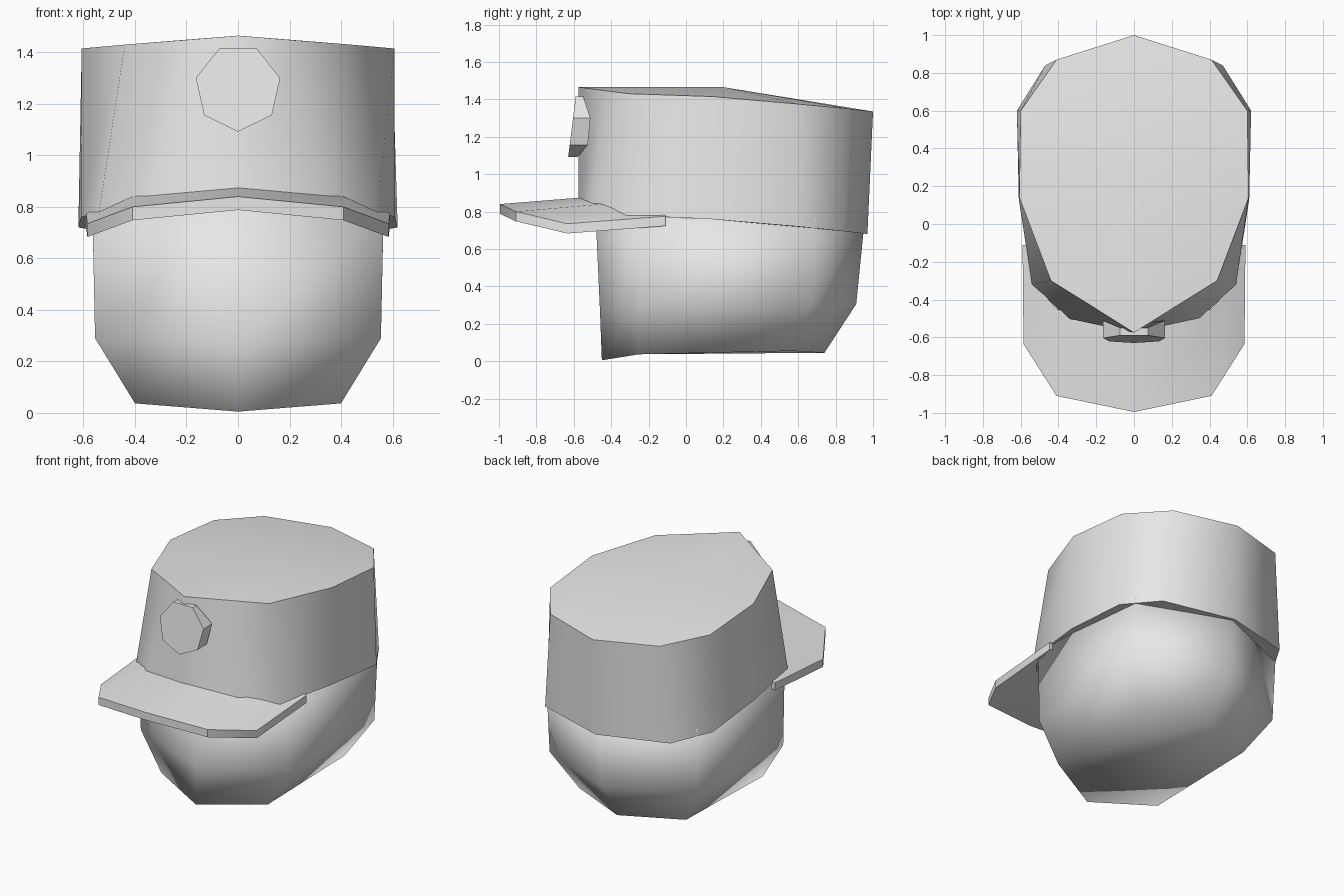
import bpy
import bmesh
import math

cube = bpy.data.objects.get("Cube")
if cube:
    bpy.data.objects.remove(cube, do_unlink=True)

# One plain colour for everything
grey = bpy.data.materials.new("light_grey")
grey.diffuse_color = (0.8, 0.8, 0.8, 1)
grey.use_nodes = True
grey.node_tree.nodes["Principled BSDF"].inputs["Base Color"].default_value = (0.8, 0.8, 0.8, 1)


def full_ring(half):
    """Mirror a half outline that starts and ends on the centre line."""
    return half + [(-x, y, z) for x, y, z in half[-2:0:-1]]


def finish(name, bm, angle):
    bmesh.ops.recalc_face_normals(bm, faces=bm.faces)
    mesh = bpy.data.meshes.new(name)
    bm.to_mesh(mesh)
    bm.free()
    mesh.materials.append(grey)
    obj = bpy.data.objects.new(name, mesh)
    bpy.context.collection.objects.link(obj)
    bpy.ops.object.select_all(action='DESELECT')
    obj.select_set(True)
    bpy.context.view_layer.objects.active = obj
    bpy.ops.object.shade_smooth_by_angle(angle=math.radians(angle))
    return obj


def loft(name, rings, angle, peak=None):
    """Join closed rings from bottom to top; an optional peak fans the top."""
    bm = bmesh.new()
    loops = [[bm.verts.new(p) for p in ring] for ring in rings]
    n = len(loops[0])
    for low, high in zip(loops, loops[1:]):
        for i in range(n):
            j = (i + 1) % n
            bm.faces.new((low[i], low[j], high[j], high[i]))
    bm.faces.new(loops[0])
    if peak:
        tip = bm.verts.new(peak)
        for i in range(n):
            bm.faces.new((loops[-1][i], loops[-1][(i + 1) % n], tip))
    else:
        bm.faces.new(loops[-1])
    return finish(name, bm, angle)


# Head: six-sided rounded block with a tapered jaw
loft("head", [
    full_ring([(0, -.45, .005), (.4, -.25, .037), (.4, .57, .055), (0, .74, .045)]),
    full_ring([(0, -.46, .27), (.555, -.25, .29), (.555, .67, .3), (0, .91, .305)]),
    full_ring([(0, -.485, .82), (.565, -.25, .77), (.565, .69, .76), (0, .955, .75)]),
], 180)

# Cap crown: tall band with a slightly sloped lid
loft("cap_crown", [
    full_ring([(0, -.575, .85), (.35, -.5, .82), (.54, -.32, .78), (.61, .13, .76),
               (.62, .6, .72), (.47, .84, .695), (0, .97, .68)]),
    full_ring([(0, -.575, 1.465), (.22, -.437, 1.447), (.44, -.3, 1.43), (.607, .14, 1.415),
               (.6, .6, 1.375), (.41, .87, 1.35), (0, 1, 1.335)]),
], 70, peak=(0, .2, 1.465))

# Brim: bent strip with thickness
outer = [(0, -.995, .84), (.41, -.91, .8), (.585, -.635, .735), (.59, -.11, .775)]
inner = [(0, -.56, .875), (.41, -.45, .84), (.52, -.32, .79), (.56, -.11, .785)]
bm = bmesh.new()
for side in (1, -1):
    for i in range(len(outer) - 1):
        quad = [outer[i], outer[i + 1], inner[i + 1], inner[i]]
        verts = [bm.verts.new((x * side, y, z)) for x, y, z in quad]
        bm.faces.new(verts)
bmesh.ops.remove_doubles(bm, verts=bm.verts, dist=.0001)
slab = bmesh.ops.extrude_face_region(bm, geom=bm.faces[:], use_keep_orig=True)
low = [v for v in slab["geom"] if isinstance(v, bmesh.types.BMVert)]
bmesh.ops.translate(bm, verts=low, vec=(0, 0, -.052))
finish("cap_brim", bm, 40)

# Badge: seven-sided disc leaning with the crown, its back hugging the wall
outline = []
for k in range(7):
    a = math.tau * k / 7 - math.pi / 2
    outline.append((.168 * math.cos(a), 1.262 + .17 * math.sin(a)))
loft("cap_badge", [
    [(x, -.58 + .42 * abs(x), z) for x, z in outline],
    [(x, -.63 + .125 * (z - 1.09), z) for x, z in outline],
], 40)
